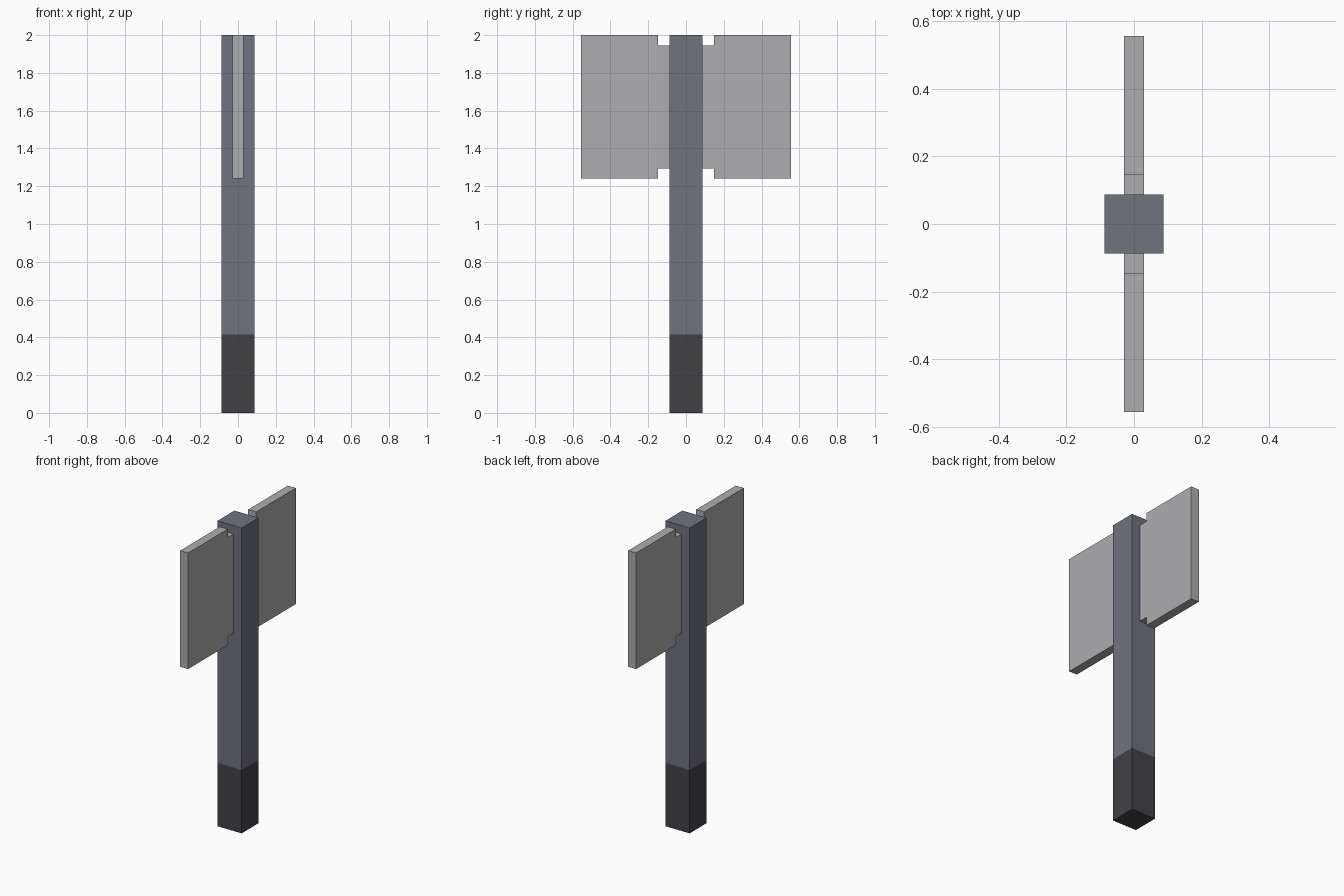
import bpy, bmesh

cube = bpy.data.objects.get("Cube")
if cube:
    bpy.data.objects.remove(cube, do_unlink=True)


def material(name, colour):
    mat = bpy.data.materials.new(name)
    mat.use_nodes = True
    mat.diffuse_color = colour
    bsdf = next(n for n in mat.node_tree.nodes if n.type == 'BSDF_PRINCIPLED')
    bsdf.inputs["Base Color"].default_value = colour
    return mat


def plate(name, profile, half_x, mat):
    """Extrude a (y, z) profile symmetrically along x."""
    bm = bmesh.new()
    face = bm.faces.new([bm.verts.new((-half_x, y, z)) for y, z in profile])
    ext = bmesh.ops.extrude_face_region(bm, geom=[face])
    verts = [v for v in ext["geom"] if isinstance(v, bmesh.types.BMVert)]
    bmesh.ops.translate(bm, verts=verts, vec=(2 * half_x, 0, 0))
    bmesh.ops.recalc_face_normals(bm, faces=bm.faces)
    mesh = bpy.data.meshes.new(name)
    bm.to_mesh(mesh)
    bm.free()
    mesh.materials.append(mat)
    obj = bpy.data.objects.new(name, mesh)
    bpy.context.collection.objects.link(obj)
    return obj


steel = material("light_grey_steel", (0.423, 0.423, 0.432, 1))
slate = material("slate_grey", (0.162, 0.168, 0.212, 1))
dark = material("dark_grip", (0.0545, 0.053, 0.06, 1))

HALF = 0.0875      # half width of the square handle
GRIP_TOP = 0.415

# Handle: dark grip below, slate shaft above
for name, z0, z1, mat in (("grip", 0, GRIP_TOP, dark), ("shaft", GRIP_TOP, 2, slate)):
    plate(name, [(-HALF, z0), (HALF, z0), (HALF, z1), (-HALF, z1)], HALF, mat)

# Blades: wide plate with a shorter neck that meets the shaft
blade = [(HALF, 1.295), (0.147, 1.295), (0.147, 1.24), (0.557, 1.24),
         (0.557, 2.0), (0.147, 2.0), (0.147, 1.945), (HALF, 1.945)]
for name, side in (("front_blade", -1), ("back_blade", 1)):
    plate(name, [(side * y, z) for y, z in blade], 0.029, steel)
